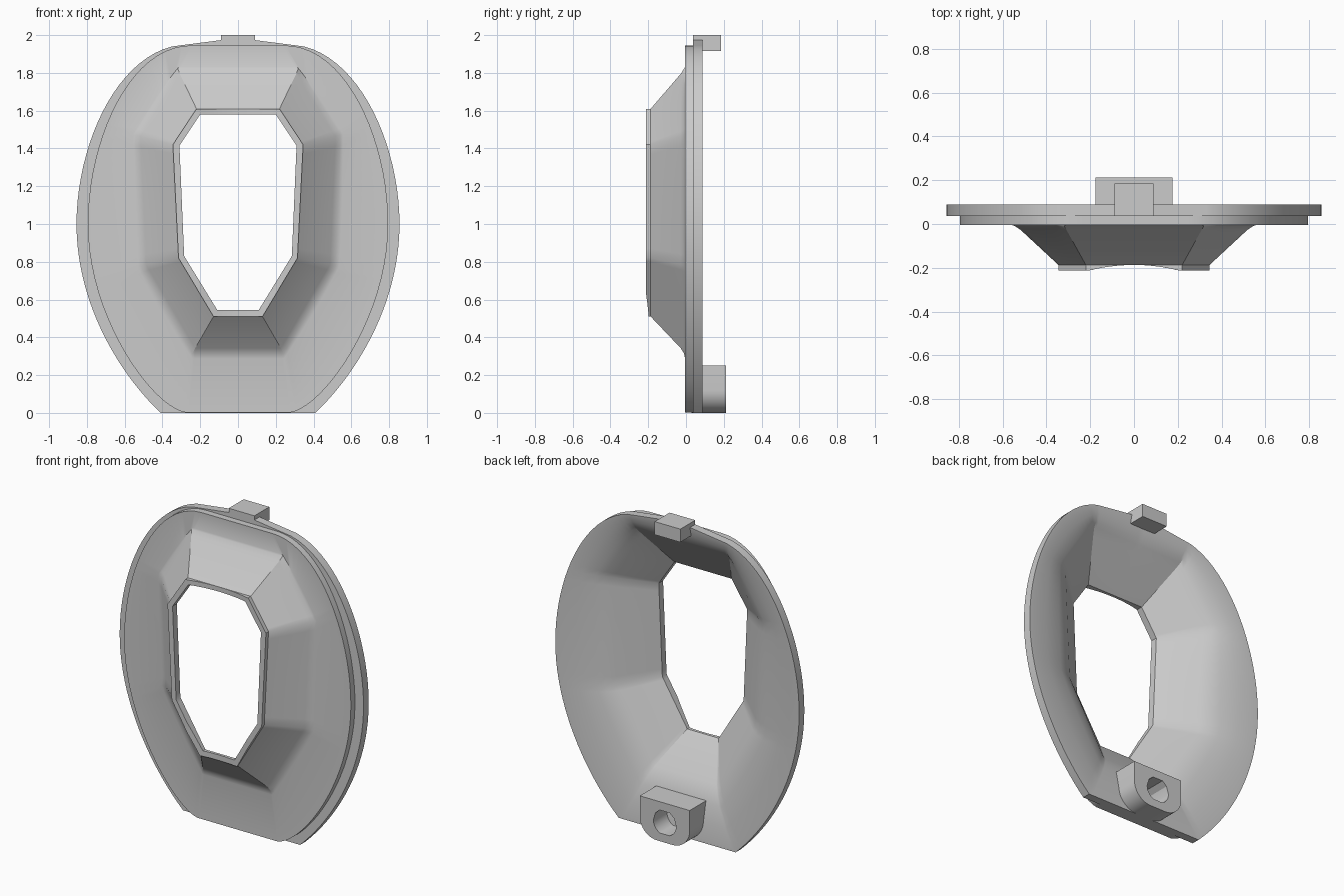
import bpy, bmesh, math
from mathutils import Vector

if "Cube" in bpy.data.objects:
    bpy.data.objects.remove(bpy.data.objects["Cube"], do_unlink=True)

grey = bpy.data.materials.new("plain grey")
grey.use_nodes = True
grey.diffuse_color = (0.6, 0.6, 0.6, 1)
grey.node_tree.nodes["Principled BSDF"].inputs["Base Color"].default_value = (0.6, 0.6, 0.6, 1)

STEPS = 20  # samples per outline section
PARAMS = [i / STEPS for i in range(4 * STEPS + 1)]


def loft(name, loops, closed):
    """Skin equal-length loops; join last to first, or cap both ends."""
    bm = bmesh.new()
    rings = [[bm.verts.new(p) for p in loop] for loop in loops]
    pairs = list(zip(rings, rings[1:]))
    if closed:
        pairs.append((rings[-1], rings[0]))
    else:
        bm.faces.new(rings[0])
        bm.faces.new(rings[-1])
    n = len(rings[0])
    for a, b in pairs:
        for i in range(n):
            j = (i + 1) % n
            bm.faces.new((a[i], a[j], b[j], b[i]))
    bmesh.ops.recalc_face_normals(bm, faces=bm.faces)
    mesh = bpy.data.meshes.new(name)
    bm.to_mesh(mesh)
    bm.free()
    mesh.materials.append(grey)
    obj = bpy.data.objects.new(name, mesh)
    bpy.context.collection.objects.link(obj)
    bpy.ops.object.select_all(action='DESELECT')
    obj.select_set(True)
    bpy.context.view_layer.objects.active = obj
    bpy.ops.object.shade_smooth_by_angle(angle=math.radians(30))
    return obj


def mirrored(half):
    return half + [Vector((-p.x, p.y)) for p in half[-2:0:-1]]


def bezier(p, t):
    a, b, c, d = (Vector(q) for q in p)
    s = 1 - t
    return a * s**3 + b * 3 * s * s * t + c * 3 * s * t * t + d * t**3


def oval(bottom, lower, upper, top):
    """Outline with flat bottom, two curved side sections and a top."""
    half = []
    for u in PARAMS:
        if u < 1:
            half.append(Vector(bottom).lerp(Vector(lower[0]), u))
        elif u < 2:
            half.append(bezier(lower, u - 1))
        elif u < 3:
            half.append(bezier(upper, u - 2))
        else:
            half.append(Vector(upper[3]).lerp(Vector(top), u - 3))
    return mirrored(half)


def octagon(corners):
    """Eight-sided outline from its four right-hand corners."""
    pts = [Vector(c) for c in corners]
    pts = [Vector((0, pts[0].y))] + pts + [Vector((0, pts[-1].y))]
    keys = [0, 1, 1.8, 2.4, 3, 4]
    half = []
    for u in PARAMS:
        k = max(i for i in range(5) if keys[i] <= u)
        half.append(pts[k].lerp(pts[k + 1], (u - keys[k]) / (keys[k + 1] - keys[k])))
    return mirrored(half)


def mix(a, b, t):
    return [p.lerp(q, t) for p, q in zip(a, b)]


def at(outline, y):
    return [(p.x, y, p.y) for p in outline]


def on_lip(outline):
    # The lip front dips back toward the middle
    return [(p.x, -min(0.213, 0.187 + 0.6 * p.x**2), p.y) for p in outline]


# Outlines of the shell
flange = oval((0, 0),
              [(0.41, 0), (0.65, 0.23), (0.855, 0.6), (0.855, 1.0)],
              [(0.855, 1.0), (0.855, 1.4), (0.66, 1.86), (0.35, 1.94)], (0, 1.985))
step = oval((0, 0.003),
            [(0.28, 0.003), (0.45, 0.03), (0.795, 0.5), (0.795, 1.0)],
            [(0.795, 1.0), (0.795, 1.45), (0.57, 1.945), (0.25, 1.945)], (0, 1.945))
base = octagon([(0.24, 0.32), (0.51, 0.78), (0.54, 1.47), (0.32, 1.82)])
lip = octagon([(0.13, 0.51), (0.315, 0.82), (0.345, 1.42), (0.22, 1.61)])
hole = octagon([(0.11, 0.545), (0.285, 0.83), (0.31, 1.415), (0.20, 1.58)])

# Shell: lip, sloped funnel, stepped rim, then back along the hollow inside
loft("shell", [
    on_lip(hole), on_lip(lip), at(lip, -0.187),
    at(mix(lip, base, 0.88), -0.028), at(mix(base, step, 0.02), -0.01),
    at(mix(base, step, 0.1), -0.005),
    at(step, -0.005), at(step, 0.036),
    at(flange, 0.036), at(flange, 0.088),
    at(mix(base, flange, 0.93), 0.087), at(mix(base, flange, 0.6), 0.075),
    at(mix(base, flange, 0.25), 0.052), at(mix(base, flange, 0.08), 0.03),
    at(mix(hole, base, 0.88), 0.0), at(hole, -0.17),
], True)

# Top tab
x, z0, z1 = 0.09, 1.917, 2.0
tab = [Vector(c) for c in ((-x, z0), (x, z0), (x, z1), (-x, z1))]
loft("top_tab", [at(tab, 0.036), at(tab, 0.185)], False)

# Bottom lug with rounded lower corners and a blind round socket
half_width, height, radius = 0.175, 0.25, 0.12
right = [Vector((half_width - radius + radius * math.sin(a), radius - radius * math.cos(a)))
         for a in (math.pi / 2 * i / 10 for i in range(11))]
right += [Vector((half_width, height)), Vector((0.06, height))]
lug = right + [Vector((-p.x, p.y)) for p in reversed(right)]
centre = Vector((0, 0.125))
socket = [centre + (p - centre).normalized() * 0.08 for p in lug]
loft("bottom_lug", [at(lug, 0.03), at(lug, 0.213), at(socket, 0.213), at(socket, 0.07)], False)
